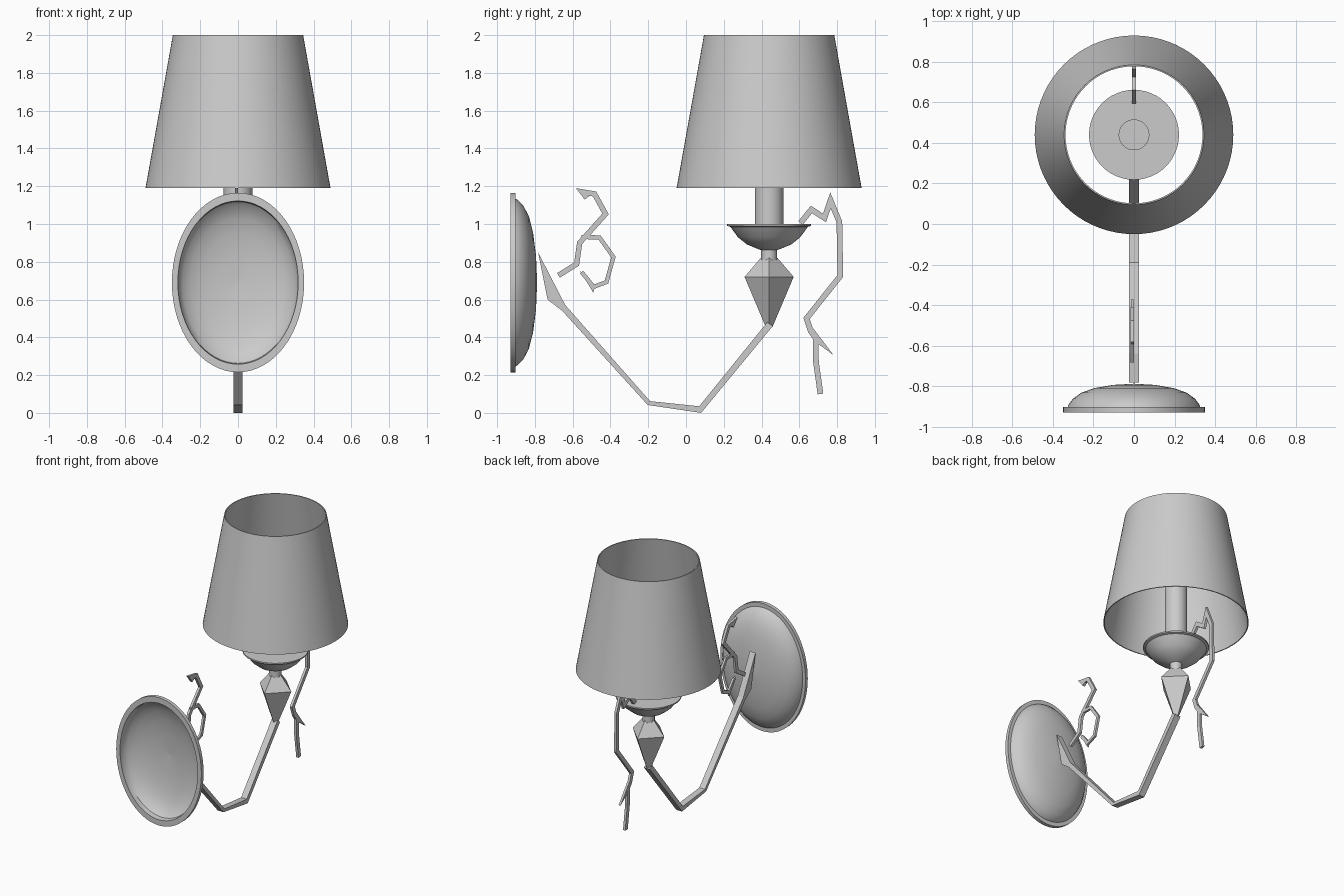
import bpy, bmesh, math
from mathutils import Vector

if "Cube" in bpy.data.objects:
    bpy.data.objects.remove(bpy.data.objects["Cube"])

mat = bpy.data.materials.new("plain grey")
mat.diffuse_color = (0.6, 0.6, 0.6, 1)
mat.use_nodes = True
mat.node_tree.nodes["Principled BSDF"].inputs["Base Color"].default_value = mat.diffuse_color
LAMP_Y = 0.44


def finish(name, bm, smooth=None):
    bmesh.ops.remove_doubles(bm, verts=bm.verts, dist=1e-5)
    bmesh.ops.recalc_face_normals(bm, faces=bm.faces)
    me = bpy.data.meshes.new(name)
    bm.to_mesh(me)
    bm.free()
    me.materials.append(mat)
    ob = bpy.data.objects.new(name, me)
    bpy.context.collection.objects.link(ob)
    if smooth:
        bpy.ops.object.select_all(action='DESELECT')
        ob.select_set(True)
        bpy.context.view_layer.objects.active = ob
        bpy.ops.object.shade_smooth_by_angle(angle=math.radians(smooth))
    return ob


def lathe(name, profile, place, sides=64, closed=False, smooth=35):
    """Spin (radius, height) points; place(cos, sin, r, h) gives the position."""
    bm = bmesh.new()
    rings = []
    for r, h in profile:
        rings.append([bm.verts.new(place(math.cos(a), math.sin(a), r, h))
                      for a in (2 * math.pi * i / sides for i in range(sides))])
    pairs = list(zip(rings, rings[1:]))
    if closed:
        pairs.append((rings[-1], rings[0]))
    for a, b in pairs:
        for i in range(sides):
            j = (i + 1) % sides
            bm.faces.new((a[i], a[j], b[j], b[i]))
    if not closed:
        bm.faces.new(rings[0])
        bm.faces.new(rings[-1])
    return finish(name, bm, smooth)


def upright(c, s, r, h):
    return (r * c, LAMP_Y + r * s, h)


def oval(c, s, r, h):
    return (0.35 * r * c, h, 0.69 + 0.475 * r * s)


def plate(name, points, width, x=0.0):
    """Extrude a (y, z) outline sideways."""
    bm = bmesh.new()
    f = bm.faces.new([bm.verts.new((x - width / 2, y, z)) for y, z in points])
    ext = bmesh.ops.extrude_face_region(bm, geom=[f])
    bmesh.ops.translate(bm, vec=(width, 0, 0),
                        verts=[v for v in ext['geom'] if isinstance(v, bmesh.types.BMVert)])
    return finish(name, bm)


def stroke(name, path, thick, width, x=0.0):
    """Flat strip of constant thickness with mitred corners."""
    p = [Vector(q) for q in path]
    left, right = [], []
    for i, q in enumerate(p):
        d1 = (q - p[i - 1]).normalized() if i else (p[1] - q).normalized()
        d2 = (p[i + 1] - q).normalized() if i < len(p) - 1 else d1
        n1, n2 = Vector((-d1.y, d1.x)), Vector((-d2.y, d2.x))
        m = (n1 + n2).normalized()
        off = m * (thick / 2 / max(m.dot(n1), 0.3))
        left.append(q + off)
        right.append(q - off)
    return plate(name, left + right[::-1], width, x)


# Open tapered shade, thin shell
lathe("lampshade", [(0.49, 1.19), (0.479, 1.25), (0.345, 2.0),
                    (0.338, 2.0), (0.472, 1.25), (0.483, 1.19)],
      upright, sides=72, closed=True)

# Candle tube, drip dish and neck
lathe("candle_tube", [(0.076, 0.99), (0.076, 1.5)], upright, sides=32)
lathe("drip_dish", [(0.042, 0.81), (0.042, 0.862), (0.055, 0.866), (0.118, 0.892),
                    (0.165, 0.93), (0.205, 0.985), (0.222, 0.99), (0.222, 1.0)],
      upright, sides=48, smooth=30)

# Four-sided faceted drop
lathe("faceted_drop", [(0.018, 0.455), (0.13, 0.72), (0.045, 0.82)],
      upright, sides=4, smooth=None)

# Hollow oval wall plate, open towards the front
lathe("wall_plate", [(0.91, -0.93), (1.0, -0.93), (1.0, -0.903), (0.935, -0.903),
                     (0.92, -0.89), (0.86, -0.862), (0.74, -0.832), (0.56, -0.81),
                     (0.3, -0.794), (0.001, -0.788), (0.001, -0.796), (0.3, -0.802),
                     (0.55, -0.818), (0.72, -0.84), (0.84, -0.868), (0.9, -0.895)],
      oval, closed=True)

# Bent arm
plate("arm", [(-0.783, 0.85), (-0.733, 0.60), (-0.655, 0.54), (-0.203, 0.042),
              (0.08, 0.0), (0.46, 0.46), (0.43, 0.48), (0.07, 0.035),
              (-0.19, 0.062), (-0.64, 0.572)], 0.047)

# Scroll ornament beside the wall plate
stroke("rear_scroll", [(-0.525, 1.138), (-0.55, 1.170), (-0.484, 1.159), (-0.426, 1.053),
                       (-0.563, 0.90), (-0.579, 0.788), (-0.675, 0.728)], 0.028, 0.018, -0.008)
stroke("rear_scroll_curl", [(-0.553, 0.931), (-0.458, 0.929), (-0.384, 0.825),
                            (-0.421, 0.693), (-0.489, 0.667), (-0.553, 0.746)],
       0.022, 0.016, -0.008)
plate("rear_scroll_tip", [(-0.563, 0.755), (-0.49, 0.635), (-0.485, 0.675)], 0.014, -0.008)

# Twig ornament on the lamp side
stroke("outer_scroll", [(0.606, 1.005), (0.664, 1.077), (0.733, 1.032), (0.765, 1.125),
                        (0.812, 1.011), (0.817, 0.725), (0.638, 0.50), (0.66, 0.434),
                        (0.686, 0.397), (0.688, 0.27), (0.712, 0.10)], 0.03, 0.018)
plate("outer_scroll_leaf", [(0.672, 0.45), (0.78, 0.307), (0.685, 0.376)], 0.016)
